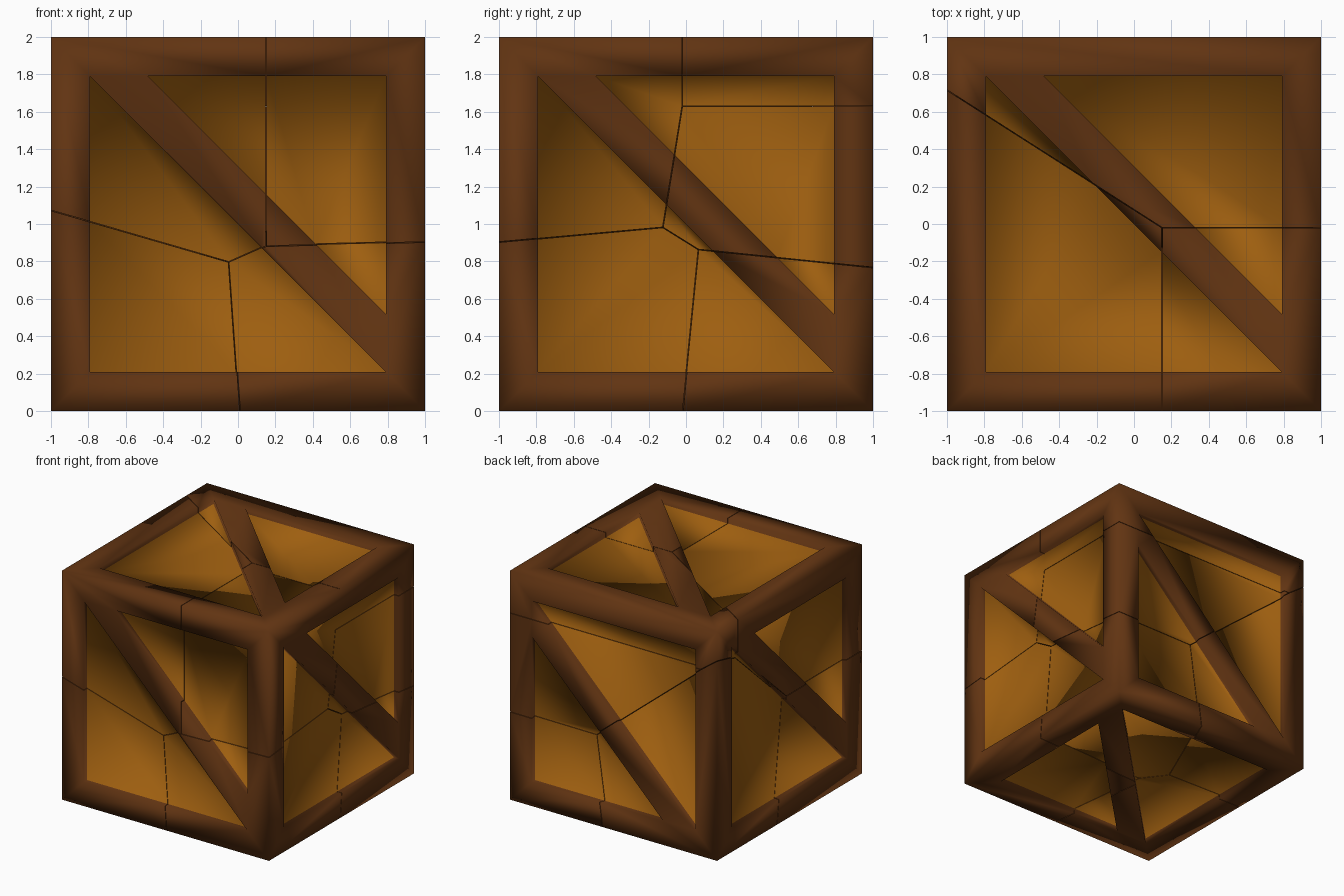
import bpy, bmesh
from mathutils import Vector

if "Cube" in bpy.data.objects:
    bpy.data.objects.remove(bpy.data.objects["Cube"])

INNER = 0.79      # inner edge of the rails
BRACE = 0.48      # where the diagonal brace meets the rails
DEPTH = 0.045     # panel recess
GAP = 0.002       # half width of the cracks
CENTRE = Vector((0, 0, 1))


def material(name, rgb):
    m = bpy.data.materials.new(name)
    m.diffuse_color = (*rgb, 1)
    m.use_nodes = True
    m.node_tree.nodes["Principled BSDF"].inputs["Base Color"].default_value = m.diffuse_color
    return m


frame_mat = material("dark_brown_frame", (0.12, 0.034, 0.006))
panel_mat = material("amber_panel", (0.34, 0.113, 0.005))

# one crate side in 2D: rails, diagonal brace and two recessed triangles
P = {
    "otl": (-1, 1), "obl": (-1, -1), "obr": (1, -1), "otr": (1, 1),
    "tl": (-INNER, INNER), "bl": (-INNER, -INNER), "br": (INNER, -INNER),
    "p": (-BRACE, INNER), "q": (INNER, INNER), "r": (INNER, -BRACE),
}
FLUSH = ["otl obl bl tl", "obl obr br bl", "obr otr q r br",
         "otr otl tl p q", "tl br r p"]
RECESS = ["tl bl br", "p r q"]

X, Y, Z = Vector((1, 0, 0)), Vector((0, 1, 0)), Vector((0, 0, 1))
# right and up direction of each side: front, right, top, left, back, bottom
SIDES = [(X, Z), (Y, Z), (X, Y), (-Y, Z), (X, -Z), (X, -Y)]


def build_crate():
    bm = bmesh.new()
    for right, up in SIDES:
        out = right.cross(up)

        def vert(key, depth=0.0):
            a, b = P[key]
            return bm.verts.new(CENTRE + right * a + up * b + out * (1 - depth))

        for names in FLUSH:
            bm.faces.new([vert(k) for k in names.split()])
        for names in RECESS:
            keys = names.split()
            panel = bm.faces.new([vert(k, DEPTH) for k in keys])
            panel.material_index = 1
            for a, b in zip(keys, keys[1:] + keys[:1]):   # recess walls
                bm.faces.new([vert(a), vert(b), vert(b, DEPTH), vert(a, DEPTH)])
    bmesh.ops.remove_doubles(bm, verts=bm.verts, dist=0.0005)
    bmesh.ops.recalc_face_normals(bm, faces=bm.faces)
    for f in bm.faces:
        f.smooth = True
    return bm


# cell centres of the broken chunks
SEEDS = {
    "top_back": (0.47, 0.48, 1.71),
    "top_left": (-0.17, -0.52, 1.71),
    "top_right": (0.47, -0.52, 1.71),
    "middle_back": (0.47, 0.48, 1.55),
    "low_front_right": (0.51, -0.38, 0.17),
    "low_back_right": (0.48, 0.33, 0.10),
    "low_front_left": (-0.64, -0.52, 0.09),
    "low_back_left": (-0.60, 0.80, 0.25),
}

crate = build_crate()
for name, seed in SEEDS.items():
    seed = Vector(seed)
    bm = crate.copy()
    # trim to the cell, capping each cut
    for other in SEEDS.values():
        d = Vector(other) - seed
        if d.length < 1e-6:
            continue
        cut = bmesh.ops.bisect_plane(
            bm, geom=bm.verts[:] + bm.edges[:] + bm.faces[:], dist=1e-5,
            plane_co=seed + d / 2 - d.normalized() * GAP, plane_no=d,
            clear_outer=True)["geom_cut"]
        edges = [e for e in cut if isinstance(e, bmesh.types.BMEdge) and e.is_boundary]
        if not edges:
            continue
        for e in edges:
            e.smooth = False
        for f in bmesh.ops.holes_fill(bm, edges=edges, sides=0)["faces"]:
            f.smooth = False
            f.material_index = 0
    mesh = bpy.data.meshes.new("crate_chunk_" + name)
    bm.to_mesh(mesh)
    bm.free()
    mesh.materials.append(frame_mat)
    mesh.materials.append(panel_mat)
    bpy.context.collection.objects.link(
        bpy.data.objects.new("crate_chunk_" + name, mesh))
crate.free()
